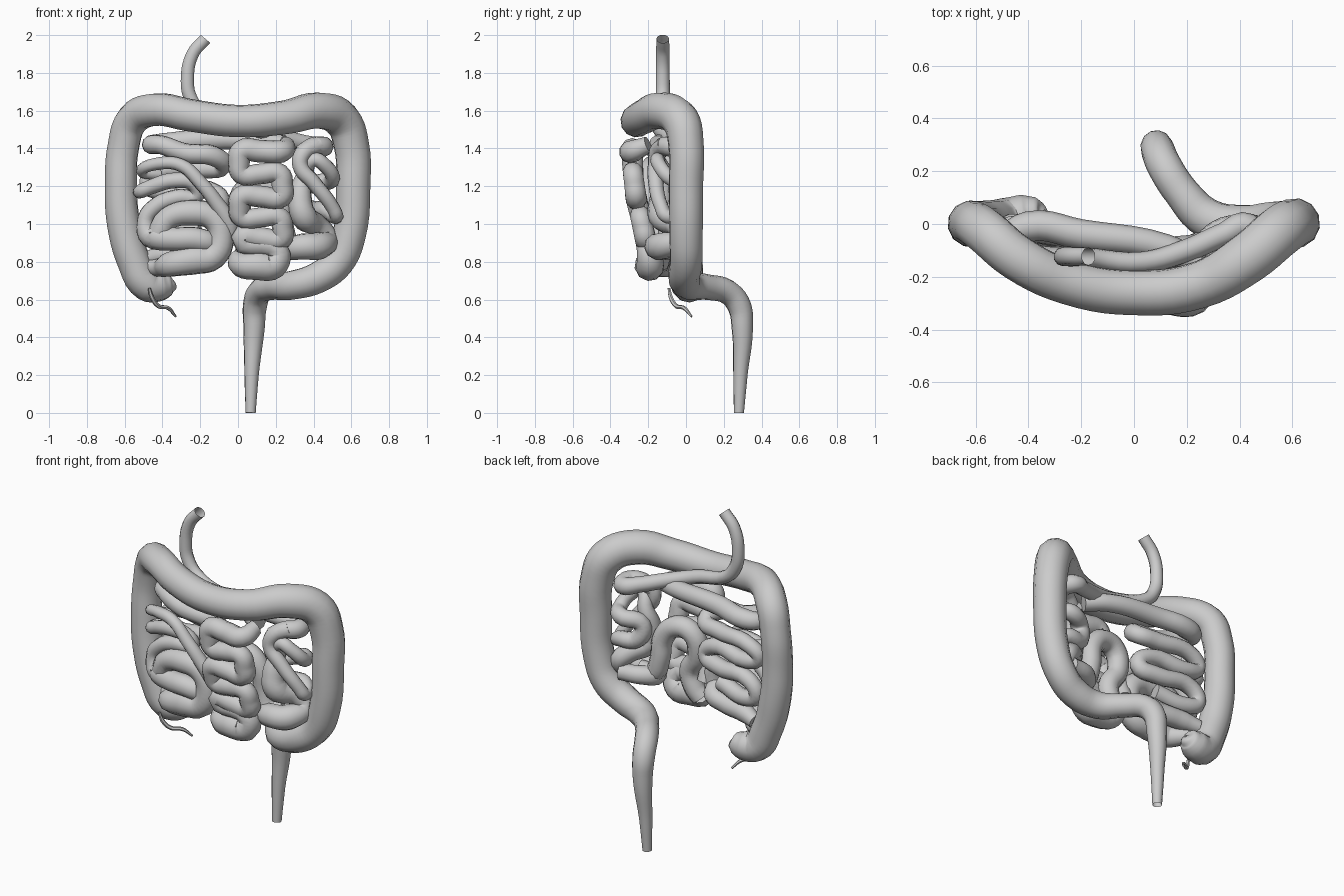
import bpy


def tube(name, pts, sides=3, steps=5, caps=False):
    """Smooth tube through (x, y, z, radius) points."""
    cu = bpy.data.curves.new(name, 'CURVE')
    cu.dimensions = '3D'
    cu.twist_mode = 'MINIMUM'
    cu.bevel_depth = 1.0
    cu.bevel_resolution = sides
    cu.use_fill_caps = caps
    cu.resolution_u = steps
    sp = cu.splines.new('BEZIER')
    sp.radius_interpolation = 'LINEAR'
    sp.bezier_points.add(len(pts) - 1)
    for bp, (x, y, z, r) in zip(sp.bezier_points, pts):
        bp.co = (x, y, z)
        bp.radius = r
        bp.handle_left_type = bp.handle_right_type = 'AUTO'
    ob = bpy.data.objects.new(name, cu)
    bpy.context.collection.objects.link(ob)
    bpy.ops.object.select_all(action='DESELECT')
    ob.select_set(True)
    bpy.context.view_layer.objects.active = ob
    bpy.ops.object.convert(target='MESH')
    bpy.ops.object.shade_smooth_by_angle(angle=1.0)
    return ob


# Large intestine: cecum, ascending, transverse, descending, sigmoid, rectum
tube("large_intestine", [
    (-.338, .045, .695, .008), (-.345, .043, .69, .04), (-.365, .04, .685, .063),
    (-.41, .03, .675, .083),
    (-.48, .01, .68, .09), (-.55, 0, .80, .09), (-.605, 0, 1.0, .09),
    (-.62, 0, 1.2, .086), (-.605, 0, 1.42, .085), (-.56, -.03, 1.55, .088),
    (-.44, -.13, 1.605, .088), (-.25, -.22, 1.575, .086), (0, -.26, 1.545, .086),
    (.25, -.23, 1.565, .09), (.43, -.13, 1.60, .098), (.55, -.03, 1.55, .1),
    (.60, 0, 1.42, .095), (.61, 0, 1.2, .092), (.59, 0, .95, .09),
    (.53, 0, .80, .087), (.42, -.01, .715, .084), (.28, .02, .675, .077),
    (.18, .12, .665, .067), (.115, .22, .64, .066), (.09, .28, .57, .064),
    (.085, .298, .45, .057), (.072, .288, .2, .038), (.067, .28, 0, .027)], sides=4)

# Appendix
tube("appendix", [
    (-.47, -.09, .66, .008), (-.455, -.08, .61, .012), (-.42, -.05, .565, .012),
    (-.37, -.01, .555, .011), (-.33, .03, .51, .006)], sides=1, caps=True)

# Upper inlet tube and duodenum, passing behind the transverse colon
tube("duodenum", [
    (-.172, -.123, 1.98, .034), (-.24, -.123, 1.90, .035), (-.268, -.123, 1.76, .037),
    (-.25, -.123, 1.665, .037), (-.19, -.125, 1.59, .037), (.03, -.145, 1.52, .04),
    (.20, -.10, 1.47, .043), (.34, -.04, 1.43, .045), (.43, -.01, 1.41, .052),
    (.45, -.07, 1.41, .055), (.40, -.12, 1.41, .05), (.33, -.15, 1.37, .045)])

# Small intestine, right-hand coils
tube("right_coils", [
    (.43, -.11, 1.42, .045), (.35, -.15, 1.38, .046), (.33, -.16, 1.31, .043),
    (.40, -.16, 1.22, .04), (.50, -.13, 1.09, .037), (.52, -.10, 1.04, .038),
    (.47, -.03, 1.07, .045), (.36, -.05, 1.09, .052), (.34, -.06, 1.18, .05),
    (.45, -.01, 1.22, .048), (.50, -.08, 1.24, .04), (.46, -.14, 1.31, .038),
    (.40, -.15, 1.34, .038), (.35, -.11, 1.25, .045), (.33, -.13, 1.14, .062),
    (.35, -.13, 1.04, .07), (.42, -.05, .99, .058), (.47, -.03, .93, .055),
    (.43, -.12, .885, .073), (.34, -.15, .88, .07), (.28, -.11, .87, .06),
    (.32, -.04, .88, .055), (.45, -.01, .88, .05)], caps=True)

# Small intestine, rear arch
tube("rear_arch", [
    (.36, -.08, .89, .055), (.28, -.09, .89, .058), (.24, -.09, .98, .058),
    (.22, -.10, 1.12, .06), (.14, -.11, 1.20, .062), (.04, -.12, 1.18, .062),
    (.01, -.13, 1.06, .06), (.07, -.14, .94, .06), (.04, -.14, .84, .06),
    (.00, -.15, .79, .06)], caps=True)

# Small intestine, central stack of horizontal rows
rows = [(1.385, -.285, .06), (1.265, -.28, .055), (1.145, -.265, .058),
        (1.035, -.24, .055), (.925, -.215, .058), (.785, -.195, .075)]
path = [(.26, -.20, 1.42, .045)]
for i, (z, y, r) in enumerate(rows):
    xs = (.23, .12, .02) if i % 2 == 0 else (.02, .12, .22)
    path += [(x, y, z, r) for x in xs]
    if i < len(rows) - 1:
        z2, y2, r2 = rows[i + 1]
        path.append((.005 if i % 2 == 0 else .235, (y + y2) / 2, (z + z2) / 2, (r + r2) / 2))
# the lowest row starts from the right
path = path[:-4] + [(.21, -.20, .86, .06), (.19, -.19, .785, .075),
                    (.10, -.195, .78, .078), (.02, -.18, .785, .068), (.0, -.13, .82, .055)]
tube("central_coils", path, caps=True)

# Small intestine, left-hand coils at the rear
tube("left_rear_coils", [
    (.24, -.15, 1.42, .05), (.12, -.09, 1.44, .052), (-.2, -.04, 1.445, .058),
    (-.40, -.01, 1.425, .058), (-.46, -.05, 1.42, .05), (-.41, -.11, 1.42, .05),
    (-.28, -.14, 1.375, .052), (-.13, -.14, 1.36, .054), (-.08, -.08, 1.31, .05),
    (-.2, -.04, 1.29, .05), (-.43, -.01, 1.27, .045), (-.48, -.02, 1.21, .043),
    (-.4, -.02, 1.17, .047), (-.16, -.06, 1.18, .05), (-.09, -.07, 1.11, .05),
    (-.2, -.04, 1.07, .05), (-.42, -.01, 1.06, .047), (-.47, -.01, .98, .045),
    (-.4, -.02, .94, .048), (-.2, -.06, .97, .05)], caps=True)

# Small intestine, left-hand coils at the front
tube("left_front_coils", [
    (-.44, -.04, 1.20, .035), (-.52, -.08, 1.17, .036), (-.45, -.12, 1.20, .04),
    (-.34, -.15, 1.23, .042), (-.23, -.15, 1.21, .042), (-.22, -.13, 1.15, .042),
    (-.32, -.13, 1.14, .045), (-.44, -.12, 1.09, .045), (-.49, -.11, 1.01, .046),
    (-.45, -.12, .93, .065), (-.37, -.15, 1.03, .063), (-.25, -.16, 1.06, .07),
    (-.13, -.16, 1.03, .068), (-.09, -.16, .94, .068), (-.13, -.16, .83, .072),
    (-.24, -.16, .81, .08), (-.36, -.14, .785, .067), (-.41, -.07, .77, .05),
    (-.47, -.02, .77, .04)], caps=True)
tube("left_lower_coil", [
    (-.48, -.10, .95, .05), (-.43, -.13, .93, .068), (-.33, -.16, .92, .064),
    (-.23, -.17, .92, .065), (-.15, -.15, .90, .06), (-.13, -.08, .88, .055),
    (-.24, -.05, .85, .055), (-.38, -.03, .84, .055), (-.47, 0, .82, .04)], caps=True)

# Terminal ileum: thin tube draped over the left coils
tube("terminal_ileum", [
    (-.42, -.05, 1.26, .03), (-.51, -.10, 1.28, .03), (-.42, -.17, 1.32, .033),
    (-.30, -.20, 1.31, .035), (-.20, -.21, 1.22, .037), (-.12, -.20, 1.12, .04),
    (-.05, -.17, 1.00, .048), (-.04, -.13, .90, .048)], caps=True)
